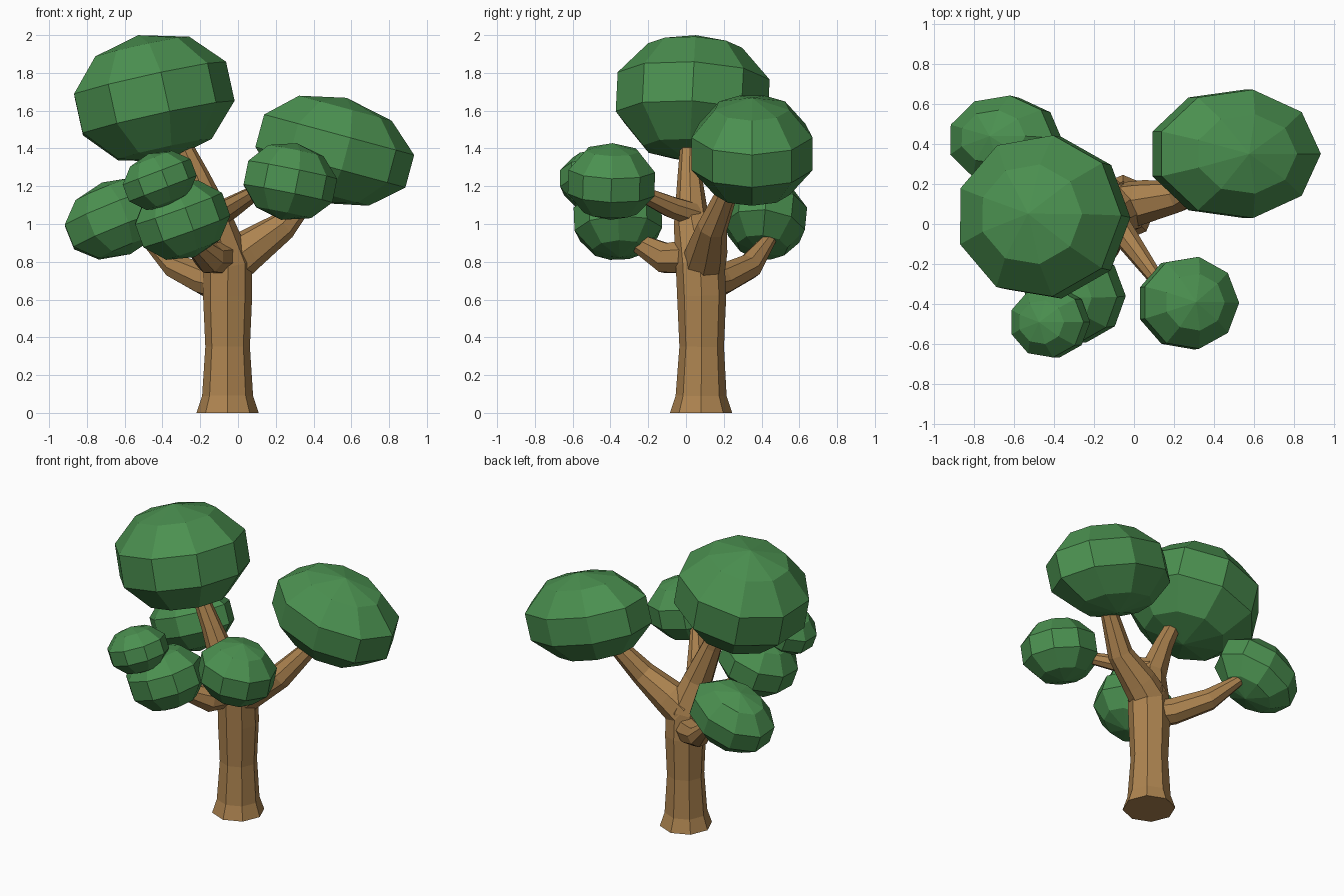
import bpy, bmesh, math
from mathutils import Vector, Matrix

if "Cube" in bpy.data.objects:
    bpy.data.objects.remove(bpy.data.objects["Cube"])


def material(name, color):
    m = bpy.data.materials.new(name)
    m.diffuse_color = color
    m.use_nodes = True
    m.node_tree.nodes["Principled BSDF"].inputs["Base Color"].default_value = m.diffuse_color
    return m


BARK = material("bark", (0.42, 0.23, 0.08, 1))
LEAF = material("leaf", (0.07, 0.28, 0.08, 1))
UP = Vector((0, 0, 1))


def finish(name, bm, mat):
    bmesh.ops.recalc_face_normals(bm, faces=bm.faces)
    mesh = bpy.data.meshes.new(name)
    bm.to_mesh(mesh)
    bm.free()
    mesh.materials.append(mat)
    ob = bpy.data.objects.new(name, mesh)
    bpy.context.collection.objects.link(ob)
    return ob


def limb(name, points, sides=8):
    """Loft a tapered tube through (x, y, z, radius) points."""
    bm = bmesh.new()
    ps = [Vector(p[:3]) for p in points]
    rings = []
    for i, p in enumerate(points):
        t = (ps[min(i + 1, len(ps) - 1)] - ps[max(i - 1, 0)]).normalized()
        if p[2] == 0:
            t = UP
        q = UP.rotation_difference(t)
        ring = []
        for k in range(sides):
            a = 2 * math.pi * k / sides
            ring.append(bm.verts.new(ps[i] + q @ Vector((math.cos(a), math.sin(a), 0)) * p[3]))
        rings.append(ring)
    for a, b in zip(rings, rings[1:]):
        for k in range(sides):
            n = (k + 1) % sides
            bm.faces.new((a[k], a[n], b[n], b[k]))
    bm.faces.new(rings[0])
    bm.faces.new(rings[-1])
    return finish(name, bm, BARK)


def leaves(name, center, radii, tilt):
    """Flattened nine-sided ball leaning along tilt (x, y per unit z)."""
    bm = bmesh.new()
    bmesh.ops.create_uvsphere(bm, u_segments=9, v_segments=5, radius=1)
    lean = UP.rotation_difference(Vector((*tilt, 1)).normalized()).to_matrix().to_4x4()
    bm.transform(Matrix.Translation(center) @ lean @ Matrix.Diagonal((*radii, 1))
                 @ Matrix.Rotation(math.radians(-10), 4, 'Z'))
    return finish(name, bm, LEAF)


# trunk with flared foot, continuing into the main stem
limb("trunk", [(-0.055, 0.08, 0, 0.165), (-0.055, 0.08, 0.09, 0.135),
               (-0.055, 0.083, 0.35, 0.118), (-0.055, 0.083, 0.62, 0.13),
               (-0.055, 0.075, 0.79, 0.13), (-0.115, 0.03, 1.0, 0.095),
               (-0.215, 0.02, 1.25, 0.065), (-0.3, 0.02, 1.43, 0.05)])

# branches
limb("right_branch", [(-0.05, 0.09, 0.78, 0.12), (0.05, 0.11, 0.86, 0.11),
                      (0.23, 0.14, 0.985, 0.08), (0.42, 0.24, 1.22, 0.05)])
limb("left_back_branch", [(-0.07, 0.09, 0.68, 0.09), (-0.17, 0.18, 0.7, 0.085),
                          (-0.33, 0.335, 0.775, 0.07), (-0.49, 0.45, 0.93, 0.035)])
limb("front_branch", [(-0.08, 0.06, 0.83, 0.1), (-0.15, -0.11, 0.82, 0.085),
                      (-0.27, -0.31, 0.93, 0.04)])
limb("front_right_branch", [(-0.11, 0.04, 1.05, 0.065), (-0.03, -0.08, 1.09, 0.06),
                            (0.13, -0.3, 1.19, 0.035)])

# foliage clumps
for name, c, r, t in [
    ("top_leaves", (-0.455, 0.035, 1.665), (0.446, 0.43, 0.343), (-0.22, 0.05)),
    ("right_leaves", (0.5, 0.35, 1.39), (0.446, 0.342, 0.288), (0.27, 0.0)),
    ("left_back_leaves", (-0.645, 0.42, 1.03), (0.298, 0.23, 0.205), (-0.4, 0.1)),
    ("front_leaves", (-0.3, -0.36, 1.02), (0.265, 0.248, 0.208), (-0.36, -0.04)),
    ("small_front_leaves", (-0.42, -0.49, 1.23), (0.208, 0.188, 0.152), (-0.38, 0.0)),
    ("front_right_leaves", (0.27, -0.395, 1.225), (0.26, 0.245, 0.207), (0.2, 0.03)),
]:
    leaves(name, c, r, t)
